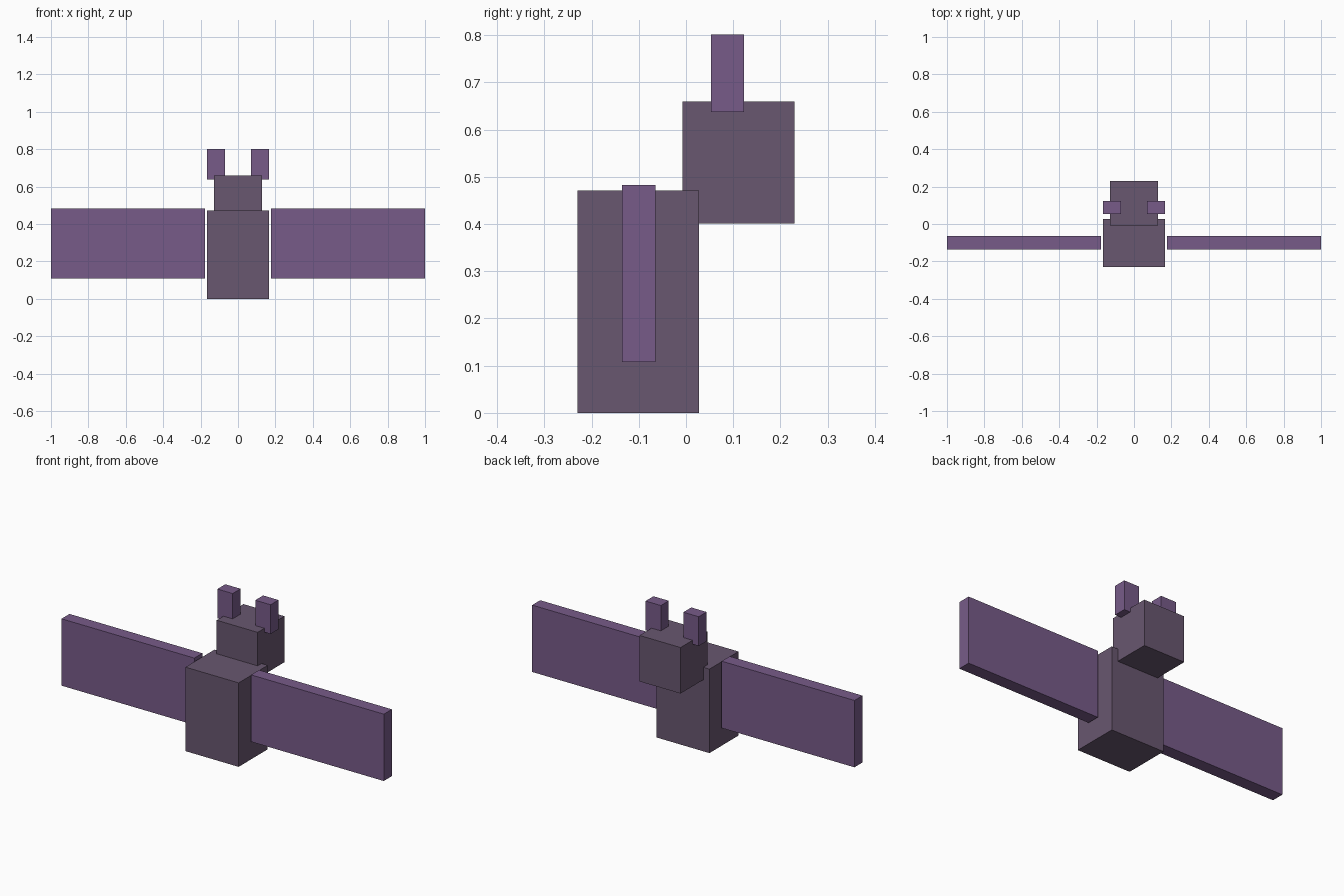
import bpy
import bmesh
from mathutils import Vector

if "Cube" in bpy.data.objects:
    bpy.data.objects.remove(bpy.data.objects["Cube"])


def material(name, color):
    m = bpy.data.materials.new(name)
    m.diffuse_color = (*color, 1.0)
    m.use_nodes = True
    m.node_tree.nodes["Principled BSDF"].inputs["Base Color"].default_value = m.diffuse_color
    return m


def box(name, lo, hi, mat):
    """Axis-aligned box between two opposite corners."""
    lo, hi = Vector(lo), Vector(hi)
    center, size = (lo + hi) / 2, hi - lo
    bm = bmesh.new()
    bmesh.ops.create_cube(bm, size=1.0)
    bmesh.ops.scale(bm, vec=size, verts=bm.verts)
    mesh = bpy.data.meshes.new(name)
    bm.to_mesh(mesh)
    bm.free()
    mesh.materials.append(mat)
    obj = bpy.data.objects.new(name, mesh)
    obj.location = center
    bpy.context.collection.objects.link(obj)
    return obj


def mirrored_pair(name, lo, hi, mat):
    """A right-hand box and its mirror image across x = 0."""
    box(name + "_right", lo, hi, mat)
    box(name + "_left", (-hi[0], lo[1], lo[2]), (-lo[0], hi[1], hi[2]), mat)


fur = material("fur", (0.14, 0.095, 0.16))
skin = material("wing_skin", (0.185, 0.105, 0.25))

# Body and head
box("body", (-0.165, -0.23, 0.0), (0.165, 0.028, 0.471), fur)
box("head", (-0.127, -0.007, 0.401), (0.127, 0.23, 0.659), fur)

# Ears and wings
mirrored_pair("ear", (0.07, 0.053, 0.637), (0.165, 0.123, 0.801), skin)
mirrored_pair("wing", (0.176, -0.136, 0.108), (1.0, -0.065, 0.483), skin)
